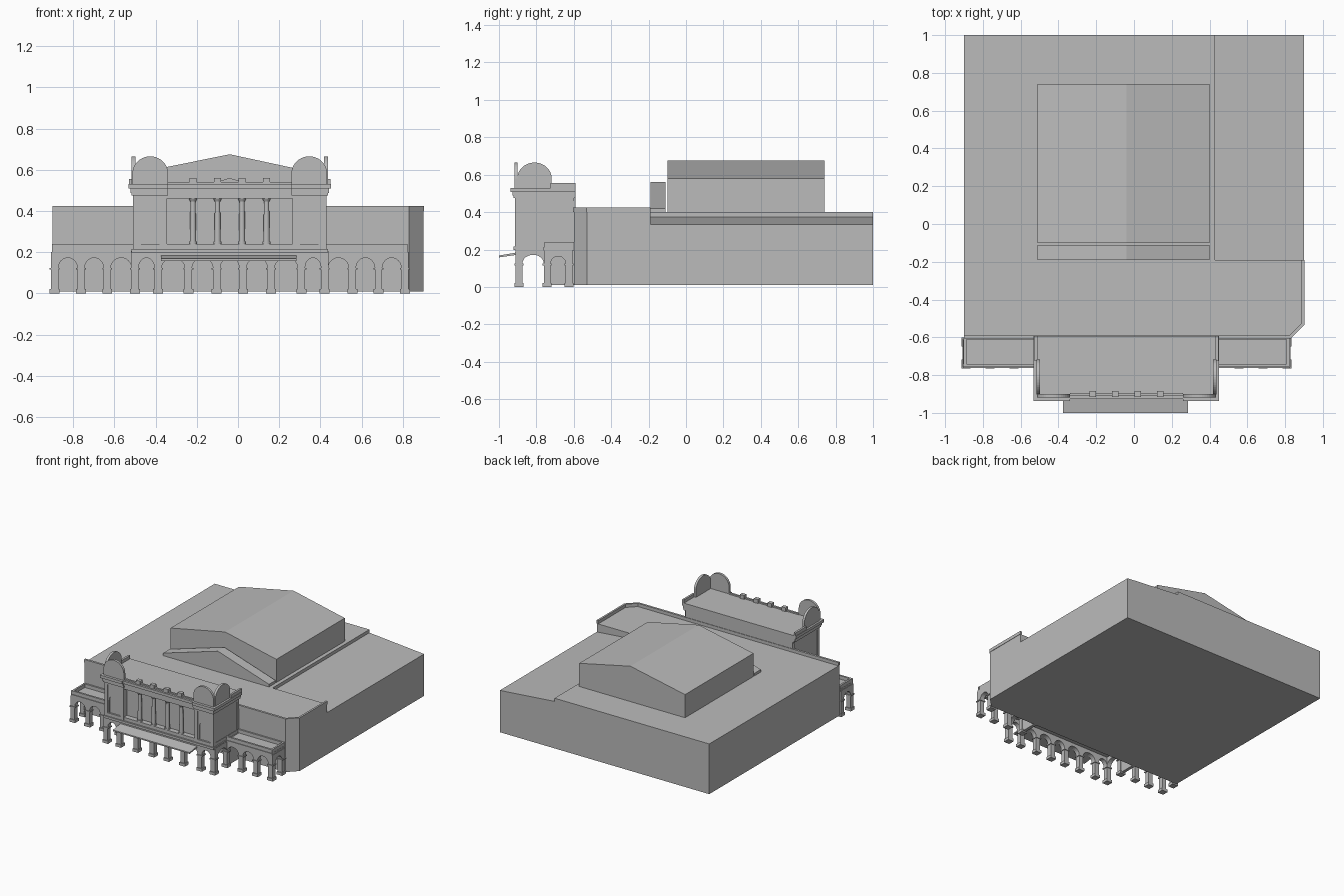
import bpy, bmesh, math

cube = bpy.data.objects.get("Cube")
if cube:
    bpy.data.objects.remove(cube, do_unlink=True)

stone = bpy.data.materials.new("grey_stone")
stone.use_nodes = True
GREY = (0.5, 0.5, 0.5, 1)
stone.diffuse_color = GREY
stone.node_tree.nodes["Principled BSDF"].inputs["Base Color"].default_value = GREY

XC = -0.04          # centre line of the pavilion
HALF = 0.47         # half width of the pavilion


def finish(name, bm):
    bmesh.ops.recalc_face_normals(bm, faces=bm.faces[:])
    mesh = bpy.data.meshes.new(name)
    bm.to_mesh(mesh)
    bm.free()
    mesh.materials.append(stone)
    ob = bpy.data.objects.new(name, mesh)
    bpy.context.collection.objects.link(ob)
    return ob


def prism(name, pts, axis, a, b):
    """Extrude a 2D outline along an axis from a to b."""
    place = {"x": lambda u, v, w: (w, u, v),
             "y": lambda u, v, w: (u, w, v),
             "z": lambda u, v, w: (u, v, w)}[axis]
    bm = bmesh.new()
    face = bm.faces.new([bm.verts.new(place(u, v, a)) for u, v in pts])
    geo = bmesh.ops.extrude_face_region(bm, geom=[face])["geom"]
    shift = place(0, 0, b - a)
    bmesh.ops.translate(bm, vec=shift, verts=[g for g in geo if isinstance(g, bmesh.types.BMVert)])
    return finish(name, bm)


def box(name, x0, x1, y0, y1, z0, z1):
    return prism(name, [(x0, y0), (x1, y0), (x1, y1), (x0, y1)], "z", z0, z1)


def arc(c, z, rx, rz, n=12):
    """Half ellipse running from left to right."""
    return [(c - rx * math.cos(math.pi * i / n), z + rz * math.sin(math.pi * i / n))
            for i in range(n + 1)]


def arcade(name, piers, half, spring, rise, top, axis, a, b, foot=None):
    """Wall with an arch between each pair of neighbouring piers."""
    foot = spring if foot is None else foot
    pts = [(piers[0] - half, foot)]
    for p, q in zip(piers, piers[1:]):
        c, r = (p + q) / 2, (q - p) / 2 - half
        if foot < spring:
            pts.append((c - r, foot))
        pts += arc(c, spring, r, rise)
        if foot < spring:
            pts.append((c + r, foot))
    end = piers[-1] + half
    pts += [(end, foot), (end, top), (piers[0] - half, top)]
    return prism(name, pts, axis, a, b)


def pier(name, x, y):
    """Square pier with plinth and capital in one stack."""
    bm = bmesh.new()
    for r, z0, z1 in ((0.024, 0, 0.022), (0.018, 0.022, 0.115), (0.024, 0.115, 0.124)):
        vs = bmesh.ops.create_cube(bm, size=1)["verts"]
        bmesh.ops.scale(bm, vec=(2 * r, 2 * r, z1 - z0), verts=vs)
        bmesh.ops.translate(bm, vec=(x, y, (z0 + z1) / 2), verts=vs)
    return finish(name, bm)


def column(name, x, y, z0, z1, r):
    bm = bmesh.new()
    for ra, rb, a, b in ((r * 1.25, r * 1.25, z0, z0 + 0.012),
                         (r, r * 0.8, z0 + 0.012, z1 - 0.015),
                         (r * 0.8, r * 1.3, z1 - 0.015, z1)):
        vs = bmesh.ops.create_cone(bm, cap_ends=True, segments=14, radius1=ra,
                                   radius2=rb, depth=b - a)["verts"]
        bmesh.ops.translate(bm, vec=(x, y, (a + b) / 2), verts=vs)
    ob = finish(name, bm)
    for p in ob.data.polygons:
        p.use_smooth = abs(p.normal.z) < 0.8


# Main building with chamfered front corner and lower sloping side roof
prism("main_building", [(-0.9, 1), (-0.9, -0.6), (0.83, -0.6), (0.9, -0.53),
                        (0.9, -0.19), (0.43, -0.19), (0.43, 1)], "z", 0.01, 0.4)
prism("side_roof_block", [(0.43, 0.01), (0.9, 0.01), (0.9, 0.335), (0.43, 0.375)], "y", -0.19, 1)
prism("roof_parapet", [(-0.9, -0.605), (0.83, -0.605), (0.903, -0.532), (0.903, -0.19),
                       (0.888, -0.19), (0.888, -0.525), (0.825, -0.588), (-0.9, -0.588)],
      "z", 0.4, 0.425)

# Gabled hall and low gable in front of it
for name, eave, ridge, y0, y1 in (("hall", 0.58, 0.675, -0.1, 0.74),
                                  ("front_gable", 0.42, 0.56, -0.19, -0.11)):
    prism(name, [(-0.51, 0.4), (0.4, 0.4), (0.4, eave), (XC, ridge), (-0.51, eave)], "y", y0, y1)

# Ground floor arcade of the pavilion
FRONT, BACK = -0.893, -0.742
offsets = [-0.47, -0.355, -0.205, -0.065, 0.065, 0.205, 0.355, 0.47]
front_piers = [XC + o * 0.98 for o in offsets]
arcade("pavilion_arcade", front_piers, 0.018, 0.124, 0.048, 0.205, "y", FRONT - 0.018, FRONT + 0.018)
for x in front_piers:
    pier("pavilion_pier", x, FRONT)

# Side arches, wings and their piers, mirrored about the centre line
for s in (-1, 1):
    side = XC + s * 0.46
    arcade("pavilion_side_arch", [FRONT, BACK], 0.018, 0.124, 0.048, 0.205, "x",
           side - 0.018, side + 0.018)
    pier("pavilion_rear_pier", side, BACK)
    box("pavilion_end_wall", side - 0.012, side + 0.012, -0.73, -0.6, 0.01, 0.205)
    end = XC + s * 0.85
    wing = sorted(XC + s * o for o in (0.46, 0.595, 0.722, 0.85))
    arcade("wing_arcade", wing, 0.018, 0.124, 0.048, 0.2, "y", BACK - 0.018, BACK + 0.018)
    arcade("wing_end_arch", [BACK, -0.625], 0.018, 0.124, 0.04, 0.2, "x", end - 0.018, end + 0.018)
    for o in (0.595, 0.722, 0.85):
        pier("wing_pier", XC + s * o, BACK)
    pier("wing_rear_pier", end, -0.625)
    # Wing deck, string course and raised rim
    x0, x1 = sorted((XC + s * 0.465, XC + s * 0.864))
    box("wing_deck", x0, x1, -0.762, -0.6, 0.195, 0.213)
    box("wing_front_rim", x0, x1, -0.757, -0.742, 0.213, 0.24)
    box("wing_back_rim", x0, x1, -0.612, -0.6, 0.213, 0.24)
    e0, e1 = sorted((end - s * 0.002, end + s * 0.012))
    box("wing_end_rim", e0, e1, -0.757, -0.6, 0.213, 0.24)

# Upper pavilion: floor, recessed centre and two corner towers
L, R = XC - HALF, XC + HALF
box("pavilion_floor", L - 0.006, R + 0.006, -0.922, -0.6, 0.197, 0.215)
box("pavilion_core", L + 0.01, R - 0.01, -0.87, -0.592, 0.21, 0.5)
box("loggia_sill", XC - 0.31, XC + 0.31, -0.91, -0.86, 0.213, 0.24)
box("loggia_lintel", XC - 0.31, XC + 0.31, -0.91, -0.86, 0.46, 0.5)
for i in range(4):
    column("loggia_column", XC + (i - 1.5) * 0.119, -0.893, 0.24, 0.46, 0.016)

for s in (-1, 1):
    c = XC + s * 0.387
    box("tower_core", c - 0.08, c + 0.08, -0.9, -0.6, 0.21, 0.5)
    box("tower_frame_bottom", c - 0.083, c + 0.083, -0.914, -0.89, 0.213, 0.24)
    box("tower_frame_top", c - 0.083, c + 0.083, -0.914, -0.89, 0.46, 0.5)
    for t in (-1, 1):
        m = c + t * 0.07
        box("tower_frame_side", m - 0.013, m + 0.013, -0.914, -0.89, 0.24, 0.46)
    arcade("tower_arch_panel", [c - 0.051, c + 0.051], 0.006, 0.34, 0.045, 0.46,
           "y", -0.907, -0.895, foot=0.24)
    # Side pilasters and bands
    face = XC + s * HALF
    f0, f1 = sorted((face - s * 0.02, face))
    for y in (-0.9, -0.615):
        box("side_pilaster", f0, f1, y - 0.014, y + 0.014, 0.213, 0.5)
    box("side_base_band", f0, f1, -0.9, -0.6, 0.213, 0.24)
    box("side_top_band", f0, f1, -0.9, -0.6, 0.46, 0.5)

# Stepped cornice, breaking forward over the towers
for z0, z1, out in ((0.475, 0.488, 0.006), (0.488, 0.508, 0.011), (0.508, 0.53, 0.021)):
    box("cornice", L - out, R + out, -0.905 - out, -0.592, z0, z1)
    for s in (-1, 1):
        x0, x1 = sorted((XC + s * 0.3, XC + s * (HALF + out)))
        box("tower_cornice", x0, x1, -0.917 - out, -0.85, z0, z1)

# Roof parapet blocks and half-round crests on the corners
box("front_parapet", XC - 0.3, XC + 0.3, -0.91, -0.895, 0.53, 0.54)
for i in range(4):
    x = XC + (i - 1.5) * 0.119
    box("parapet_block", x - 0.018, x + 0.018, -0.915, -0.885, 0.53, 0.56)


def crest(name, c, axis, a, b, r):
    prism(name, [(c - r, 0.53)] + arc(c, 0.58, r, 0.085, 20) + [(c + r, 0.53)], axis, a, b)


for s in (-1, 1):
    c = XC + s * 0.386
    crest("front_crest", c, "y", -0.918, -0.9, 0.087)
    x0, x1 = sorted((XC + s * 0.458, XC + s * 0.476))
    crest("side_crest", -0.81, "x", x0, x1, 0.092)
    p0, p1 = sorted((XC + s * 0.472, XC + s * 0.488))
    box("side_parapet", p0, p1, -0.725, -0.592, 0.53, 0.555)

# Entrance canopy sloping gently forward
prism("canopy", [(-1, 0.158), (-0.9, 0.172), (-0.9, 0.185), (-1, 0.168)], "x", -0.375, 0.285)
